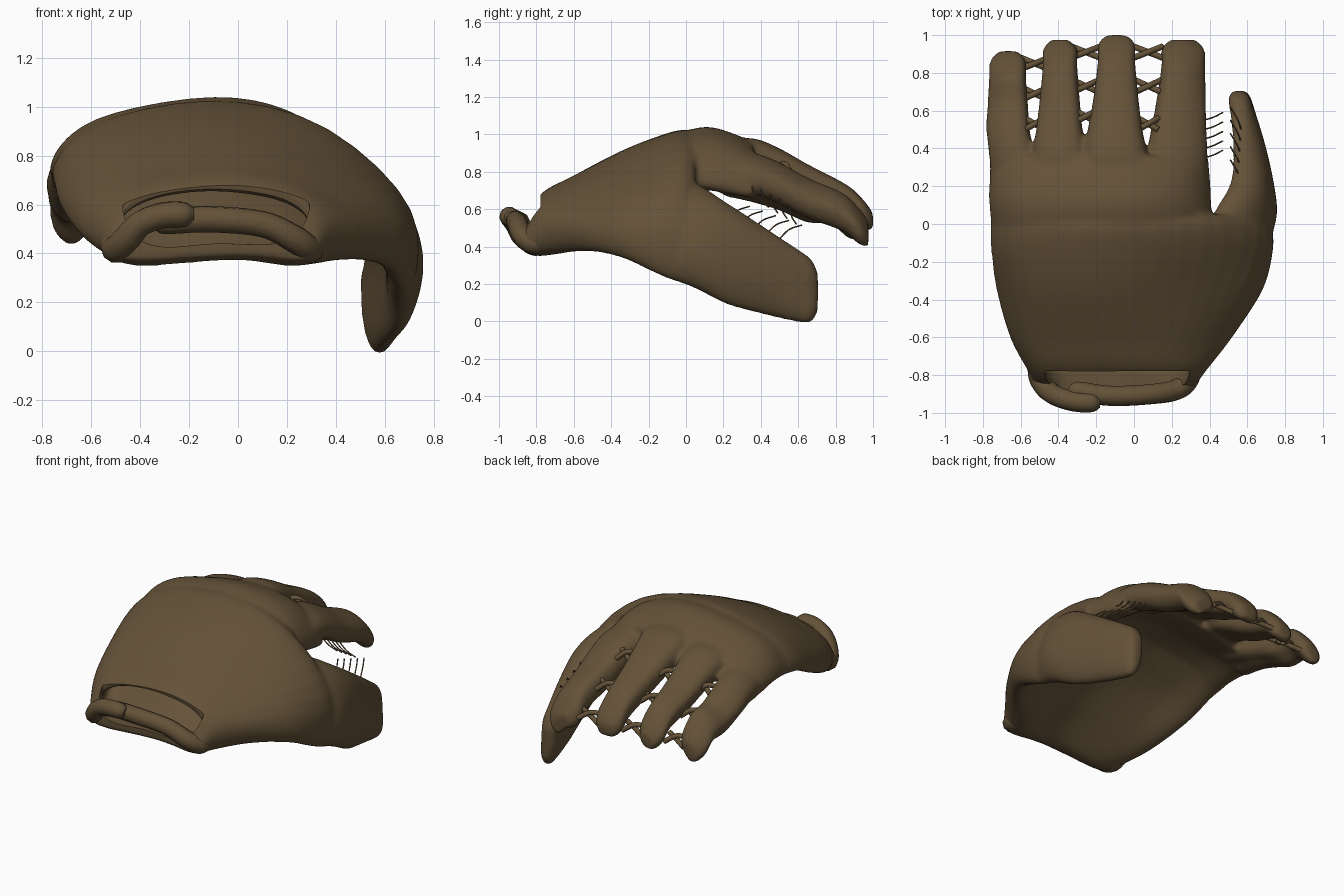
import bpy, bmesh, math
from mathutils import Vector

leather = bpy.data.materials.new("brown_leather")
leather.diffuse_color = (0.127, 0.084, 0.040, 1)


def spline(pts, t):
    # Catmull-Rom point at t in 0..1 along a list of vectors
    n = len(pts) - 1
    f = min(max(t, 0), 1) * n
    i = min(int(f), n - 1)
    u = f - i
    b, c = pts[i], pts[i + 1]
    a = pts[i - 1] if i > 0 else b * 2 - c
    d = pts[i + 2] if i + 2 <= n else c * 2 - b
    return 0.5 * (2 * b + (c - a) * u + (2 * a - 5 * b + 4 * c - d) * u * u
                  + (3 * b - a - 3 * c + d) * u ** 3)


def section(y, h, mids, n=28):
    # closed ring of half thickness h around a middle line of (x, z) points
    m = [Vector((x, y, z)) for x, z in mids]
    top, bottom = [], []
    for k in range(n + 1):
        s = -math.cos(math.pi * k / n)
        t = (s + 1) / 2
        tan = spline(m, t + 0.01) - spline(m, t - 0.01)
        nrm = Vector((-tan.z, 0, tan.x)).normalized()
        off = nrm * h * math.sqrt(max(0, 1 - s ** 4))
        p = spline(m, t)
        top.append(p + off)
        bottom.append(p - off)
    return top + bottom[-2:0:-1]


def loft(bm, stations, sub=5):
    # smooth skin through the sections, capped at both ends
    rings = [section(*s) for s in stations]
    steps = (len(rings) - 1) * sub
    rows = []
    for j in range(steps + 1):
        rows.append([bm.verts.new(spline([r[k] for r in rings], j / steps))
                     for k in range(len(rings[0]))])
    n = len(rows[0])
    for a, b in zip(rows, rows[1:]):
        for k in range(n):
            bm.faces.new((a[k], a[(k + 1) % n], b[(k + 1) % n], b[k]))
    bm.faces.new(rows[0][::-1])
    bm.faces.new(rows[-1])


def make(name, bm):
    bmesh.ops.recalc_face_normals(bm, faces=bm.faces)
    me = bpy.data.meshes.new(name)
    bm.to_mesh(me)
    bm.free()
    ob = bpy.data.objects.new(name, me)
    me.materials.append(leather)
    bpy.context.collection.objects.link(ob)
    return ob


def cord(name, paths, r, smooth=6, radii=None):
    # round cords along smoothed paths
    cu = bpy.data.curves.new(name, 'CURVE')
    cu.dimensions = '3D'
    cu.bevel_depth = r
    cu.bevel_resolution = 3
    cu.use_fill_caps = True
    for path in paths:
        v = [Vector(p) for p in path]
        n = (len(v) - 1) * smooth
        sp = cu.splines.new('POLY')
        sp.points.add(n)
        sp.use_smooth = True
        for i in range(n + 1):
            sp.points[i].co = (*spline(v, i / n), 1)
            if radii:
                sp.points[i].radius = spline([Vector((q, 0, 0)) for q in radii], i / n).x
    cu.materials.append(leather)
    ob = bpy.data.objects.new(name, cu)
    bpy.context.collection.objects.link(ob)
    return ob


bm = bmesh.new()
# heel and palm, full width
loft(bm, [
    (-0.875, .05, [(-.51, .41), (-.38, .42), (-.1, .44), (.08, .44), (.24, .42), (.32, .40)]),
    (-0.78, .15, [(-.555, .43), (-.38, .49), (-.1, .525), (.08, .52), (.24, .48), (.36, .41)]),
    (-0.60, .14, [(-.645, .48), (-.45, .59), (-.1, .64), (.18, .60), (.38, .50), (.49, .41)]),
    (-0.35, .11, [(-.72, .58), (-.5, .74), (-.1, .80), (.25, .72), (.54, .55), (.635, .345)]),
    (-0.15, .10, [(-.75, .68), (-.53, .82), (-.1, .89), (.30, .80), (.61, .55), (.675, .25)]),
    (-0.02, .09, [(-.757, .71), (-.53, .86), (-.1, .935), (.30, .845), (.62, .55), (.672, .20)]),
    (0.05, .06, [(-.74, .72), (-.53, .87), (-.1, .945), (.30, .85), (.62, .52), (.665, .18)]),
])
# knuckle area
loft(bm, [
    (-0.10, .08, [(-.74, .70), (-.53, .84), (-.1, .91), (.2, .86), (.42, .74)]),
    (0.10, .10, [(-.76, .72), (-.53, .865), (-.1, .94), (.2, .88), (.40, .72)]),
    (0.25, .10, [(-.76, .70), (-.53, .83), (-.1, .905), (.2, .855), (.39, .69)]),
    (0.36, .085, [(-.755, .67), (-.53, .79), (-.1, .87), (.2, .815), (.385, .67)]),
])
# thumb
loft(bm, [
    (-0.12, .06, [(.40, .74), (.57, .60), (.645, .42), (.665, .24)]),
    (0.05, .08, [(.43, .72), (.60, .58), (.675, .40), (.67, .175)]),
    (0.22, .07, [(.52, .61), (.63, .52), (.67, .33), (.655, .09)]),
    (0.42, .065, [(.54, .49), (.61, .40), (.63, .24), (.61, .035)]),
    (0.60, .06, [(.54, .38), (.57, .30), (.58, .17), (.585, -.005)]),
    (0.67, .055, [(.54, .33), (.555, .26), (.56, .15), (.58, -.005)]),
    (0.705, .03, [(.55, .26), (.555, .21), (.56, .14), (.57, .05)]),
])
# fingers: left and right edge (root, middle, tip), middle line heights, edge drop, tip y
fingers = [
    ((-.745, -.755, -.735), (-.525, -.552, -.572), (.77, .735, .66, .57), (-.11, .03), .915),
    ((-.53, -.51, -.468), (-.255, -.272, -.30), (.86, .83, .73, .58), (-.05, .03), .975),
    ((-.265, -.245, -.19), (.07, .045, .005), (.91, .875, .77, .59), (.0, .0), 1.0),
    ((.065, .09, .145), (.38, .37, .355), (.84, .79, .69, .54), (.04, -.11), .975),
]
for left, right, zs, (dl, dr), tip in fingers:
    st = []
    for y, li, z, h in ((.20, 0, zs[0], .06), (.36, 0, zs[1] + .015, .088),
                        (.50, 1, (zs[1] + zs[2]) / 2 + .01, .092), (.65, 1, zs[2] - .02, .09),
                        (tip - .14, 2, zs[3] + .055, .085), (tip - .05, 2, zs[3] - .02, .078),
                        (tip, 2, zs[3] - .055, .045)):
        a, b = left[li], right[li]
        if y == .65:
            a, b = (a + left[2]) / 2, (b + right[2]) / 2
        if y == tip:
            a, b = a + .045, b - .045
        st.append((y, h, [(a, z - .015 + dl * .6), ((a + b) / 2, z), (b, z - .015 + dr * .6)]))
    loft(bm, st)
glove = make("glove_body", bm)

# hand opening cut into the wrist, open to the top in front of the back edge
bm = bmesh.new()
loft(bm, [
    (-0.95, .16, [(-.46, .57), (-.3, .58), (-.1, .60), (.12, .59), (.28, .57)]),
    (-0.79, .16, [(-.47, .56), (-.3, .58), (-.1, .60), (.12, .59), (.29, .56)]),
    (-0.755, .11, [(-.49, .48), (-.3, .525), (-.1, .545), (.12, .52), (.30, .47)]),
    (-0.50, .07, [(-.55, .58), (-.35, .66), (-.1, .70), (.2, .64), (.38, .53)]),
    (-0.25, .04, [(-.5, .75), (-.35, .80), (-.1, .84), (.15, .79), (.3, .73)]),
])
cutter = make("wrist_cutter", bm)
cutter.hide_render = True
cutter.hide_set(True)

# melt everything into one smooth skin, then open the wrist
rm = glove.modifiers.new("skin", 'REMESH')
rm.mode = 'VOXEL'
rm.voxel_size = 0.013
rm.use_smooth_shade = True
sm = glove.modifiers.new("soften", 'SMOOTH')
sm.factor = 0.5
sm.iterations = 14
bo = glove.modifiers.new("opening", 'BOOLEAN')
bo.operation = 'DIFFERENCE'
bo.object = cutter

# wrist straps growing out of the wrist corners, left one lapping over the right one
cord("right_strap", [[(.29, -.76, .43), (.285, -.82, .42), (.23, -.875, .46), (.10, -.90, .52),
                      (-.12, -.91, .54), (-.30, -.885, .53), (-.345, -.875, .525)]],
     .054, 6, (1.2, 1.1, 1.05, 1, 1, .95, .5))
cord("left_strap", [[(-.50, -.76, .44), (-.495, -.82, .42), (-.455, -.88, .46), (-.40, -.915, .52),
                     (-.31, -.94, .555), (-.22, -.945, .56), (-.18, -.945, .56)]],
     .054, 6, (1.2, 1.1, 1.05, 1, 1, .95, .5))

# crossed laces between the fingers
laces = []
for cx, ys, zoff in ((-.525, (.85, .69, .53), -.08), (-.255, (.91, .73, .57), -.01),
                     (.075, (.91, .73, .53), -.015)):
    for y in ys:
        z = .86 - 0.62 * (y - .4) - .12 * (y - .4) ** 2 + zoff + .05
        w = .052 + .06 * (y - .5)
        for s in (1, -1):
            laces.append([(cx - w, y - s * .03, z + s * .02),
                          (cx, y, z + .015 + s * .012),
                          (cx + w, y + s * .03, z - s * .02)])
cord("finger_laces", laces, .016, 4)

# loose web threads on index finger and thumb
web = []
for i in range(5):
    y = .35 + .05 * i
    z = .74 - .03 * i
    web.append([(.37, y, z), (.42, y + .015, z - .06), (.47, y + .04, z - .10)])
    y = .21 + .07 * i
    z = .55 - .025 * i
    web.append([(.57, y, z - .02), (.55, y + .06, z + .04), (.51, y + .13, z + .065)])
cord("web_threads", web, .004, 4)
